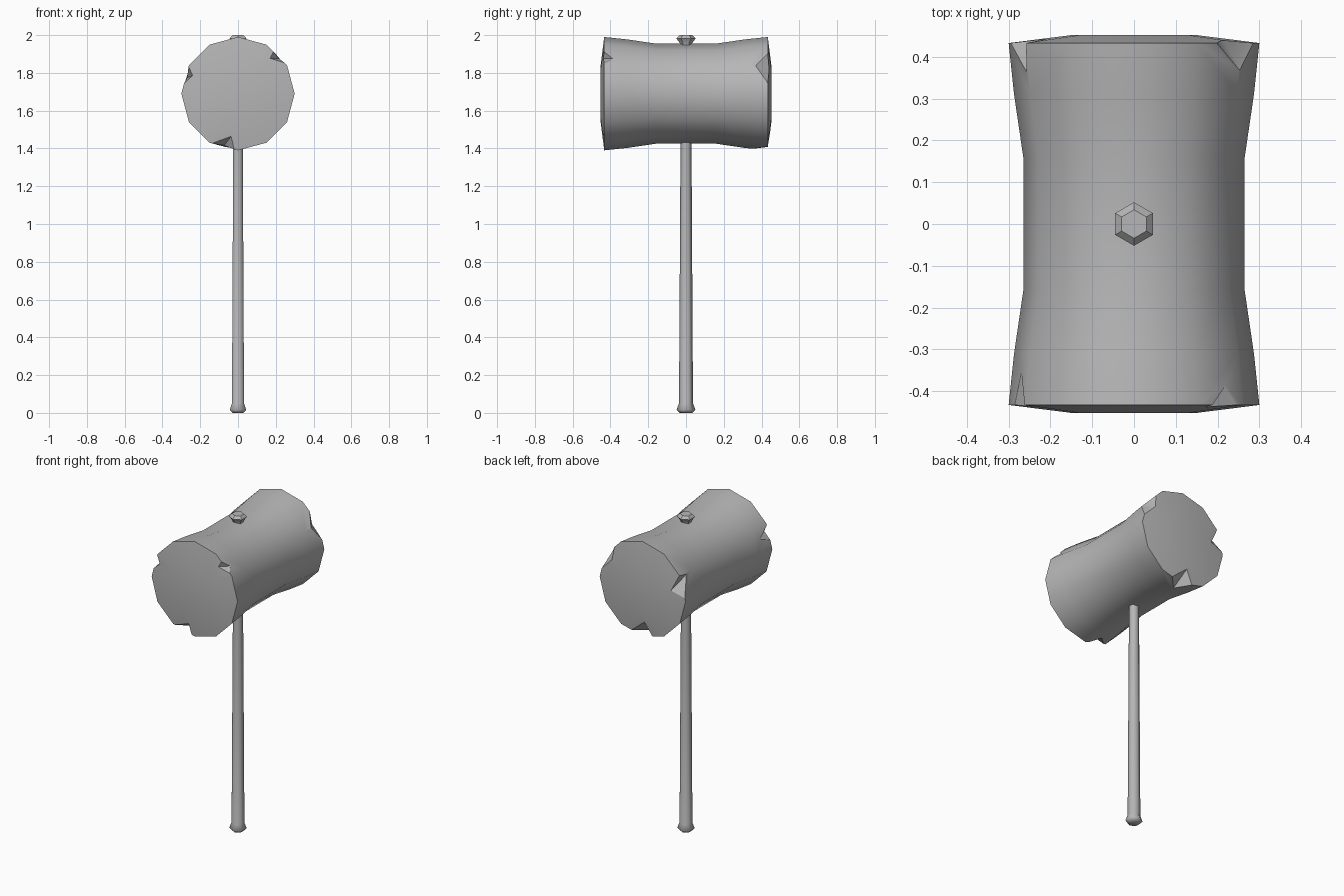
import bpy, math
from mathutils import Matrix, Vector

if "Cube" in bpy.data.objects:
    bpy.data.objects.remove(bpy.data.objects["Cube"])

HEAD_Z = 1.69
grey = bpy.data.materials.new("dark_grey")
grey.diffuse_color = (0.47, 0.47, 0.47, 1)
grey.use_nodes = True
grey.node_tree.nodes["Principled BSDF"].inputs["Base Color"].default_value = grey.diffuse_color


def make_object(name, verts, faces):
    mesh = bpy.data.meshes.new(name)
    mesh.from_pydata(verts, [], faces)
    mesh.materials.append(grey)
    obj = bpy.data.objects.new(name, mesh)
    bpy.context.collection.objects.link(obj)
    return obj


def select_only(obj):
    bpy.ops.object.select_all(action='DESELECT')
    obj.select_set(True)
    bpy.context.view_layer.objects.active = obj


def lathe(name, profile, sides, phase=0.0, matrix=None):
    """Closed turned solid around z from (radius, height) pairs."""
    matrix = matrix or Matrix.Identity(4)
    verts = [matrix @ Vector((r * math.cos(phase + math.tau * i / sides),
                              r * math.sin(phase + math.tau * i / sides), h))
             for r, h in profile for i in range(sides)]
    faces = [(k * sides + i, k * sides + (i + 1) % sides,
              (k + 1) * sides + (i + 1) % sides, (k + 1) * sides + i)
             for k in range(len(profile) - 1) for i in range(sides)]
    faces.append(tuple(reversed(range(sides))))
    faces.append(tuple(range((len(profile) - 1) * sides, len(profile) * sides)))
    return make_object(name, verts, faces)


def smooth(obj, degrees):
    select_only(obj)
    bpy.ops.object.shade_smooth_by_angle(angle=math.radians(degrees))


# Flared twelve-sided head with slightly bulging striking faces
half = [(0.265, 0.16), (0.287, 0.31), (0.30, 0.433), (0.15, 0.452)]
profile = [(r, -y) for r, y in reversed(half)] + half
lay_down = Matrix.Translation((0, 0, HEAD_Z)) @ Matrix.Rotation(-math.pi / 2, 4, 'X')
head = lathe("mallet_head", profile, 12, 0, lay_down)


def on_head(angle, radius, y):
    a = math.radians(angle)
    return Vector((radius * math.cos(a), y, HEAD_Z + radius * math.sin(a)))


# Chips in the rims: end side, two rim angles, (angle, radius) on the face,
# (angle, |y|) of the tip on the barrel
chips = [
    (-1, 50, 34, (48, 0.252), (40, 0.385)),
    (-1, 152, 170, (158, 0.258), (163, 0.35)),
    (-1, 243, 266, (261, 0.228), (255, 0.37)),
    (1, 48, 10, (32, 0.247), (31, 0.378)),
    (1, 150, 176, (167, 0.21), (153, 0.367)),
    (1, 256, 286, (264, 0.20), (270, 0.36)),
]
for side, a1, a2, (qa, qr), (ta, ty) in chips:
    q = on_head(qa, qr, side * (0.452 - (qr - 0.15) * 0.125))
    t = on_head(ta, 0.293 - (0.433 - ty) * 0.11, side * ty)
    mid = (q + t) / 2
    arms = [(on_head(a, 0.294, side * 0.433) - mid) * 2.5 for a in (a1, a2)]
    verts = [p for e in (2 * t - q, 2 * q - t) for p in (e, e + arms[0], e + arms[1])]
    faces = [(0, 1, 2), (5, 4, 3), (0, 3, 4, 1), (1, 4, 5, 2), (2, 5, 3, 0)]
    # keep the wedge's normals pointing outward
    if (q - t).dot(arms[0].cross(arms[1])) > 0:
        faces = [tuple(reversed(f)) for f in faces]
    cutter = make_object("chip_cutter", verts, faces)
    cutter.hide_render = True
    select_only(head)
    mod = head.modifiers.new("chip", 'BOOLEAN')
    mod.operation = 'DIFFERENCE'
    mod.solver = 'EXACT'
    mod.object = cutter
    bpy.ops.object.modifier_apply(modifier=mod.name)
    bpy.data.objects.remove(cutter, do_unlink=True)
smooth(head, 32)

# Tapered hexagonal handle with flared pommel
handle = lathe("handle", [(0.034, 0.0), (0.05, 0.016), (0.037, 0.05),
                          (0.029, 1.45)], 6, math.pi / 6)
smooth(handle, 62)

# Hexagonal end cap of the handle on top of the head
cap = lathe("top_cap", [(0.03, 1.94), (0.031, 1.956), (0.052, 1.983),
                        (0.034, 2.0)], 6, math.pi / 6)
smooth(cap, 40)
